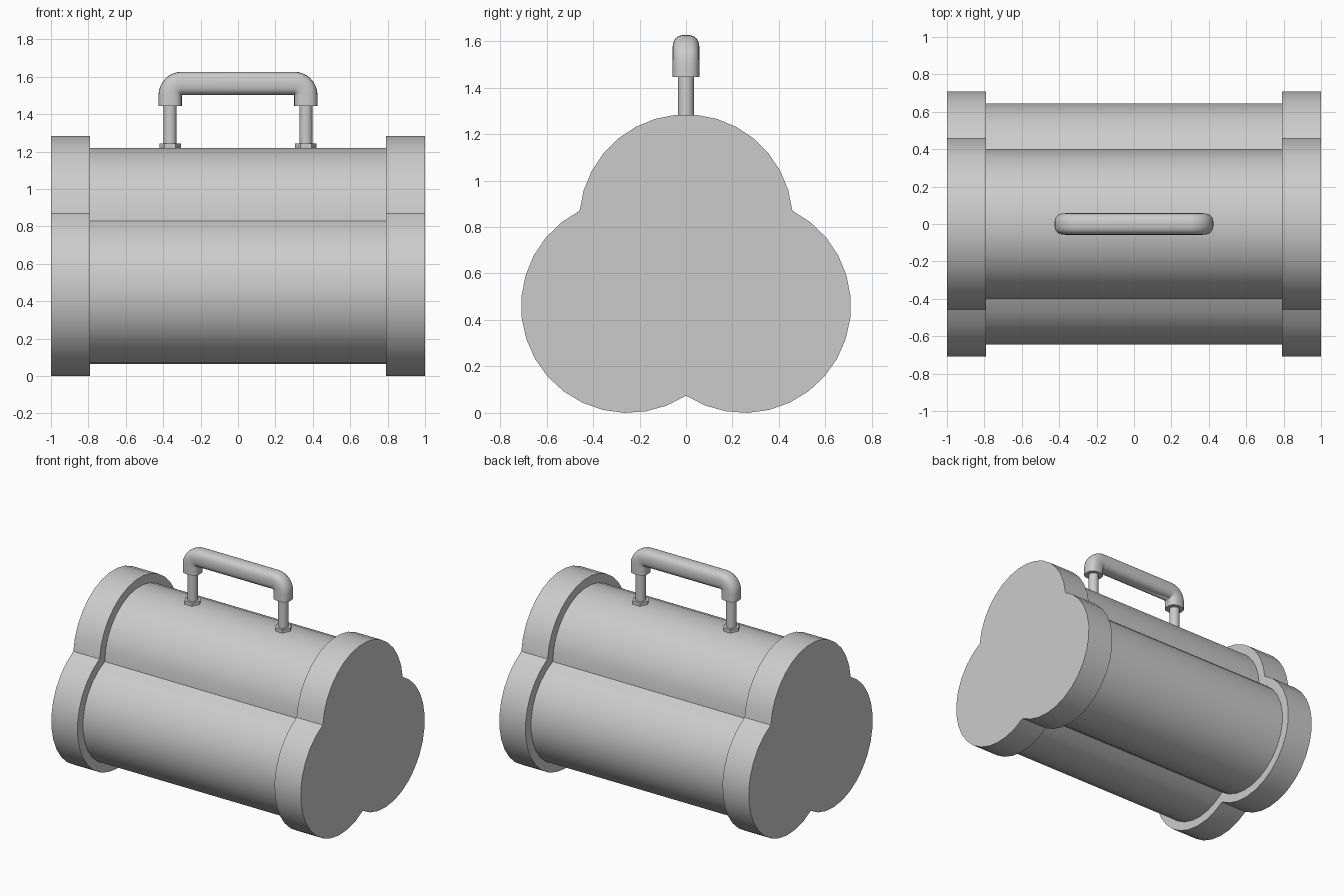
import bpy, bmesh
from math import sin, cos, pi, atan2, sqrt, copysign

if "Cube" in bpy.data.objects:
    bpy.data.objects.remove(bpy.data.objects["Cube"])


def finish(name, bm):
    bmesh.ops.remove_doubles(bm, verts=bm.verts, dist=1e-5)
    bmesh.ops.recalc_face_normals(bm, faces=bm.faces)
    mesh = bpy.data.meshes.new(name)
    bm.to_mesh(mesh)
    bm.free()
    ob = bpy.data.objects.new(name, mesh)
    bpy.context.collection.objects.link(ob)
    bpy.ops.object.select_all(action='DESELECT')
    ob.select_set(True)
    bpy.context.view_layer.objects.active = ob
    bpy.ops.object.shade_smooth_by_angle(angle=0.5)
    return ob


def loft(name, rings):
    """Skin a list of closed rings and cap both ends."""
    bm = bmesh.new()
    loops = [[bm.verts.new(p) for p in ring] for ring in rings]
    n = len(loops[0])
    for a, b in zip(loops, loops[1:]):
        for i in range(n):
            j = (i + 1) % n
            bm.faces.new((a[i], a[j], b[j], b[i]))
    bm.faces.new(loops[0])
    bm.faces.new(loops[-1])
    return finish(name, bm)


def trefoil(r):
    """Outline of three overlapping circles of radius r, as (y, z)."""
    cy, cz, tz = 0.25, 0.46, 0.825
    d = sqrt(cy ** 2 + (tz - cz) ** 2)
    h = sqrt(r * r - d * d / 4)
    jy = cy / 2 + h * (tz - cz) / d
    jz = (cz + tz) / 2 + h * cy / d
    a0 = atan2(-sqrt(r * r - cy * cy), -cy)
    a1 = atan2(jz - cz, jy - cy)
    t0 = atan2(jz - tz, jy)
    lobe = [(cy + r * cos(a0 + (a1 - a0) * i / 16),
             cz + r * sin(a0 + (a1 - a0) * i / 16)) for i in range(17)]
    top = [(r * cos(t0 + (pi - 2 * t0) * i / 15),
            tz + r * sin(t0 + (pi - 2 * t0) * i / 15)) for i in range(1, 15)]
    left = [(-y, z) for y, z in reversed(lobe[1:])]
    return lobe + top + left


def prism_x(name, r, x0, x1):
    return loft(name, [[(x, y, z) for y, z in trefoil(r)] for x in (x0, x1)])


def prism_z(name, r, sides, x, z0, z1):
    ring = [(x + r * cos(2 * pi * i / sides), r * sin(2 * pi * i / sides))
            for i in range(sides)]
    return loft(name, [[(px, py, z) for px, py in ring] for z in (z0, z1)])


# Three-lobed body and the wider end caps
prism_x("body", 0.397, -0.8, 0.8)
prism_x("end_cap_left", 0.46, -1.0, -0.79)
prism_x("end_cap_right", 0.46, 0.79, 1.0)

# Handle posts with hexagonal feet
for side, s in (("left", -1), ("right", 1)):
    prism_z("handle_post_" + side, 0.035, 16, s * 0.363, 1.2, 1.5)
    prism_z("handle_foot_" + side, 0.058, 6, s * 0.363, 1.2, 1.243)

# Handle grip: soft square section, swept round two tight elbows
R, E, N = 0.0625, 2 / 2.6, 24
section = []
for i in range(N):
    c, s = cos(2 * pi * i / N), sin(2 * pi * i / N)
    section.append((R * copysign(abs(c) ** E, c),
                    0.058 * copysign(abs(s) ** E, s)))


def grip_ring(px, pz, ang):
    """Section placed at distance R from an inner pivot, facing angle ang."""
    return [(px + (R + u) * cos(ang), v, pz + (R + u) * sin(ang))
            for u, v in section]


rings = [grip_ring(-0.3, 1.445, pi)]
rings += [grip_ring(-0.3, 1.502, pi - pi / 2 * i / 8) for i in range(9)]
rings += [grip_ring(0.3, 1.502, pi / 2 - pi / 2 * i / 8) for i in range(9)]
rings.append(grip_ring(0.3, 1.445, 0))
loft("handle_grip", rings)
